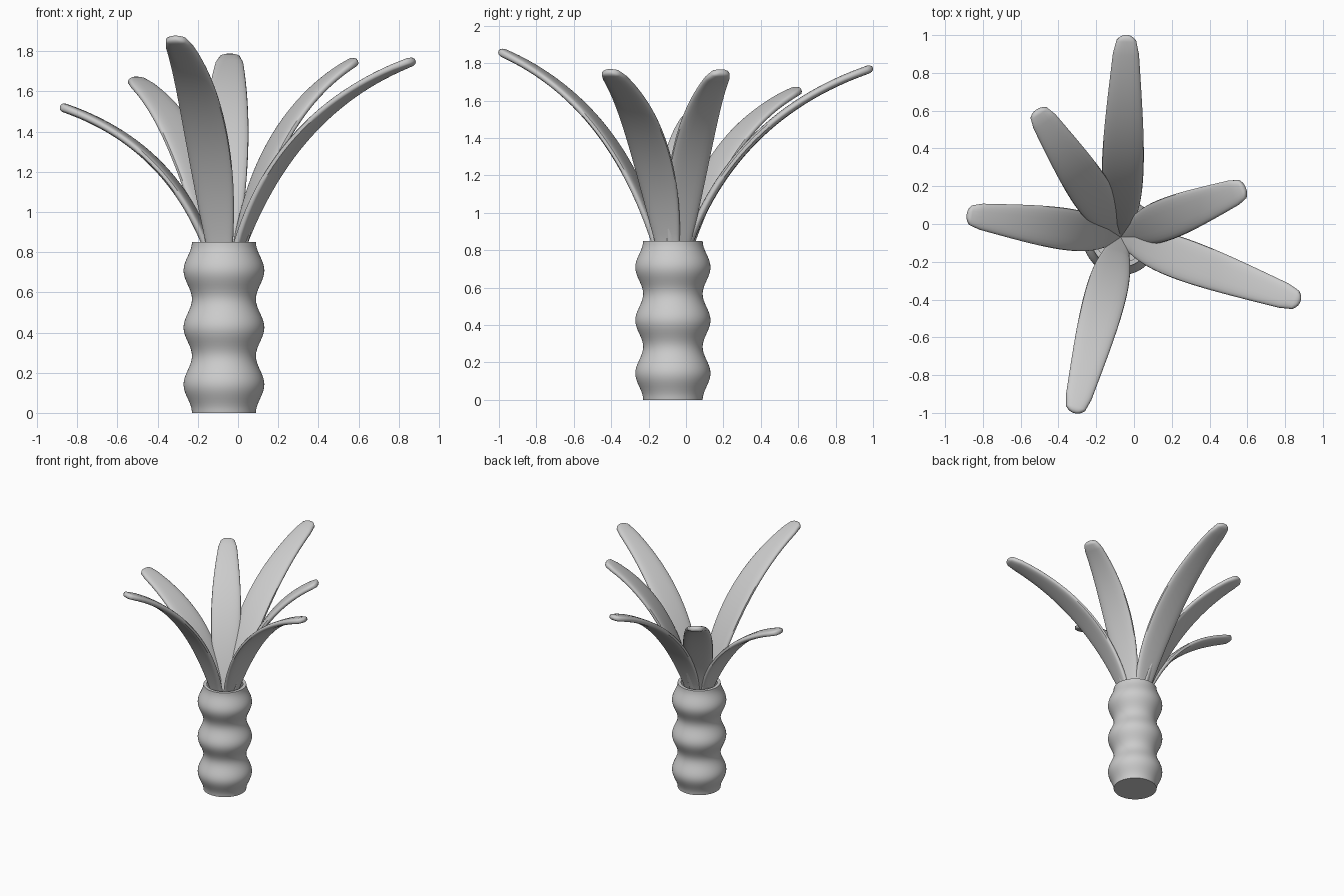
import bpy
import bmesh
from math import sin, cos, pi, radians, sqrt, copysign
from mathutils import Vector

cube = bpy.data.objects.get("Cube")
if cube:
    bpy.data.objects.remove(cube, do_unlink=True)

# One plain grey for everything
grey = bpy.data.materials.new("plain grey")
grey.use_nodes = True
colour = (0.6, 0.6, 0.6, 1)
grey.diffuse_color = colour
grey.node_tree.nodes["Principled BSDF"].inputs["Base Color"].default_value = colour

CENTRE = Vector((-0.07, -0.07, 0))


def loft(name, rings):
    """Skin a list of equal-length point rings and cap both ends."""
    bm = bmesh.new()
    loops = [[bm.verts.new(p) for p in ring] for ring in rings]
    n = len(loops[0])
    for a, b in zip(loops, loops[1:]):
        for i in range(n):
            j = (i + 1) % n
            bm.faces.new((a[i], a[j], b[j], b[i]))
    bm.faces.new(loops[0][::-1])
    bm.faces.new(loops[-1])
    bmesh.ops.recalc_face_normals(bm, faces=bm.faces)
    mesh = bpy.data.meshes.new(name)
    bm.to_mesh(mesh)
    bm.free()
    mesh.materials.append(grey)
    obj = bpy.data.objects.new(name, mesh)
    bpy.context.collection.objects.link(obj)
    bpy.ops.object.select_all(action='DESELECT')
    obj.select_set(True)
    bpy.context.view_layer.objects.active = obj
    bpy.ops.object.shade_smooth_by_angle(angle=radians(40))
    return obj


# Vase: three rolling bulges, hollow, with a thin rim
HEIGHT, WALL, STEPS, SIDES = 0.85, 0.025, 48, 64


def vase_radius(z):
    return 0.18 - 0.021 * cos(6 * pi * z / HEIGHT)


heights = [HEIGHT * i / STEPS for i in range(STEPS + 1)]
profile = [(vase_radius(z), z) for z in heights]
profile += [(vase_radius(z) - WALL, z) for z in reversed(heights[2:])]
loft("vase", [[CENTRE + Vector((r * cos(2 * pi * k / SIDES), r * sin(2 * pi * k / SIDES), z))
               for k in range(SIDES)] for r, z in profile])


# Leaves: a flat rounded section swept along an arching curve
def rounded(v):
    return copysign(abs(v) ** 0.7, v)


def leaf(name, tip):
    tip = Vector(tip)
    out = Vector((tip.x, tip.y, 0)) - CENTRE
    reach = out.length
    out.normalize()
    side = Vector((-out.y, out.x, 0))
    start = CENTRE + out * 0.09 + Vector((0, 0, 0.85))
    bend = start + out * (reach - 0.09) * 0.27
    bend.z += (tip.z - 0.85) * 0.74

    samples = [i / 28 for i in range(27)]
    samples += [1 - 0.036 * (1 - s) ** 2 for s in (0.25, 0.5, 0.7, 0.85, 0.97)]
    root = CENTRE + out * 0.01 + Vector((0, 0, 0.55))
    path = [(root, start - root, 0.055, 0.02)]
    for t in samples:
        p = start * (1 - t) ** 2 + bend * 2 * t * (1 - t) + tip * t * t
        tangent = (bend - start) * (1 - t) + (tip - bend) * t
        half = 0.07 + 0.22 * t - 0.34 * t ** 2 + 0.11 * t ** 3
        # Round off the tip in outline and in thickness
        u = max(0, (t - 0.955) / 0.045)
        v = max(0, (t - 0.98) / 0.02)
        path.append((p, tangent, half * sqrt(1 - u * u), 0.022 * sqrt(1 - v * v)))

    rings = []
    for p, tangent, half, thick in path:
        normal = tangent.normalized().cross(side)
        rings.append([p + side * half * rounded(cos(a)) + normal * thick * rounded(sin(a))
                      for a in (2 * pi * k / 24 for k in range(24))])
    loft(name, rings)


leaf("back_leaf", (-0.04, 1.0, 1.775))
leaf("back_right_leaf", (-0.515, 0.605, 1.66))
leaf("right_leaf", (-0.885, 0.05, 1.525))
leaf("front_leaf", (-0.315, -1.0, 1.865))
leaf("front_left_leaf", (0.88, -0.41, 1.755))
leaf("left_leaf", (0.59, 0.19, 1.755))
